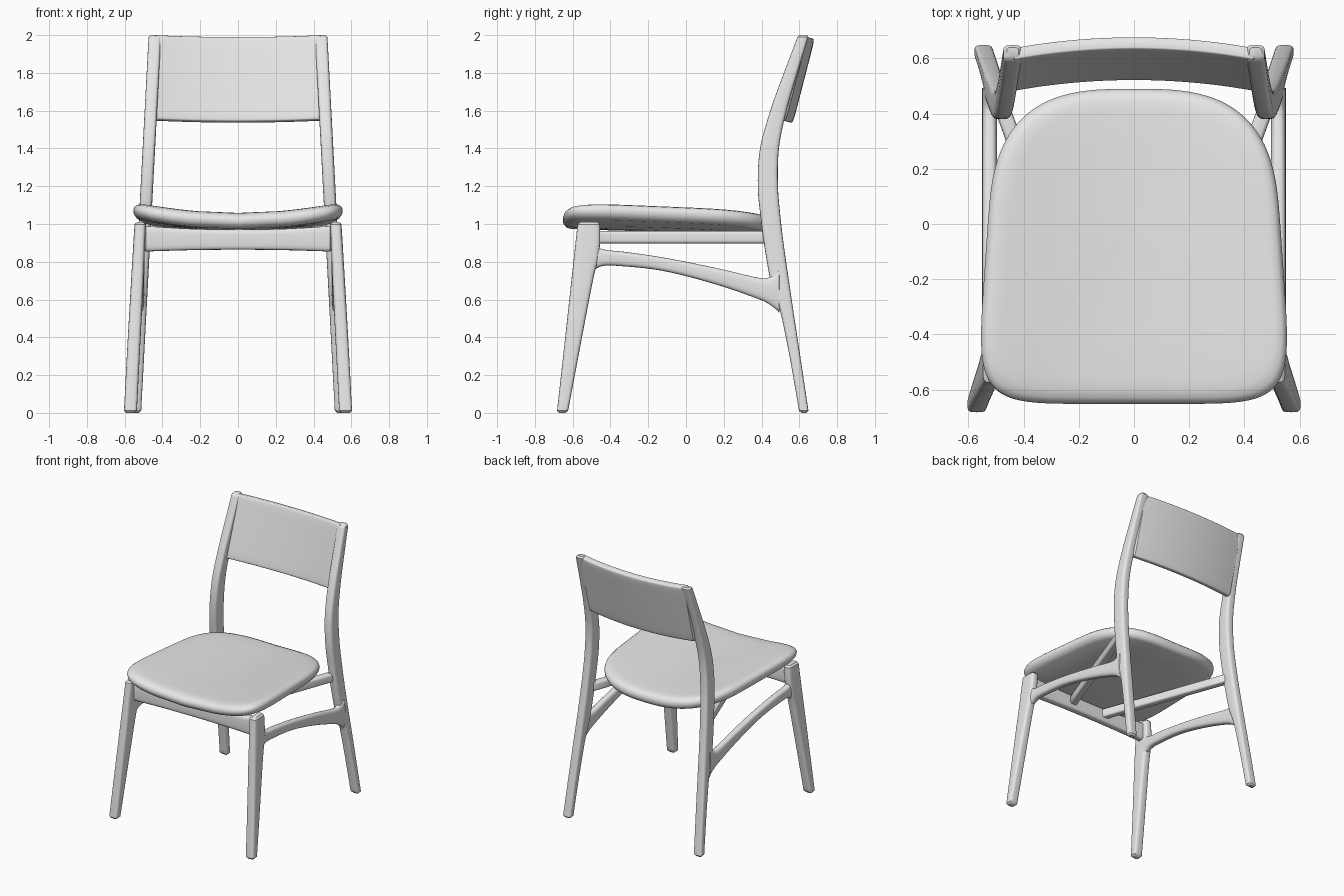
import bpy, bmesh, math
from mathutils import Vector

cube = bpy.data.objects.get("Cube")
if cube:
    bpy.data.objects.remove(cube)

mat = bpy.data.materials.new("light_grey")
mat.use_nodes = True
GREY = (0.8, 0.8, 0.8, 1)
mat.diffuse_color = GREY
mat.node_tree.nodes["Principled BSDF"].inputs["Base Color"].default_value = GREY

X, Y, Z = Vector((1, 0, 0)), Vector((0, 1, 0)), Vector((0, 0, 1))


def spow(v, e):
    return math.copysign(abs(v) ** e, v)


def build(name, rings, mirror=False):
    """Skin closed rings of points into a capped, smooth solid."""
    bm = bmesh.new()
    loops = [[bm.verts.new(p) for p in ring] for ring in rings]
    n = len(loops[0])
    for a, b in zip(loops, loops[1:]):
        for i in range(n):
            j = (i + 1) % n
            bm.faces.new((a[i], a[j], b[j], b[i]))
    bm.faces.new(loops[0][::-1])
    bm.faces.new(loops[-1])
    bmesh.ops.recalc_face_normals(bm, faces=bm.faces)
    mesh = bpy.data.meshes.new(name)
    bm.to_mesh(mesh)
    bm.free()
    mesh.materials.append(mat)
    obj = bpy.data.objects.new(name, mesh)
    bpy.context.collection.objects.link(obj)
    bpy.ops.object.select_all(action="DESELECT")
    obj.select_set(True)
    bpy.context.view_layer.objects.active = obj
    bpy.ops.object.shade_smooth_by_angle(angle=math.radians(40))
    if mirror:
        mod = obj.modifiers.new("mirror", "MIRROR")
        mod.use_mirror_merge = False
    return obj


def smooth_path(keys, steps=6):
    """Catmull-Rom through the key stations."""
    out = []
    for i in range(len(keys) - 1):
        p0, p1 = keys[max(i - 1, 0)], keys[i]
        p2, p3 = keys[i + 1], keys[min(i + 2, len(keys) - 1)]
        for s in range(steps):
            t = s / steps
            out.append([0.5 * (2 * b + (c - a) * t + (2 * a - 5 * b + 4 * c - d) * t * t
                               + (3 * b - a - 3 * c + d) * t ** 3)
                        for a, b, c, d in zip(p0, p1, p2, p3)])
    return out + [list(keys[-1])]


def loft(name, keys, u, v, power=4, soft=0.012, mirror=False, sides=28):
    """Stations are x, y, z, half size along u, half size along v."""
    st = smooth_path(keys)
    for end, nxt in ((0, 1), (-1, -2)):
        cap = st[end][:3] + [st[end][3] - soft, st[end][4] - soft]
        e, q = Vector(st[end][:3]), Vector(st[nxt][:3])
        moved = e + (q - e).normalized() * soft
        st[end] = list(moved) + st[end][3:]
        st.insert(0 if end == 0 else len(st), cap)
    rings = []
    for x, y, z, a, b in st:
        ring = []
        for k in range(sides):
            t = math.tau * k / sides
            ring.append(Vector((x, y, z)) + u * a * spow(math.cos(t), 2 / power)
                        + v * b * spow(math.sin(t), 2 / power))
        rings.append(ring)
    return build(name, rings, mirror)


def seat():
    # Each pair is outline scale and depth below the dished top
    profile = [(0.02, 0), (0.3, 0), (0.6, 0), (0.85, 0), (0.92, -0.003), (0.965, -0.011),
               (0.99, -0.025), (1, -0.042), (0.995, -0.062), (0.97, -0.08), (0.93, -0.087),
               (0.6, -0.088), (0.3, -0.088), (0.02, -0.088)]
    rings = []
    for s, dz in profile:
        ring = []
        for k in range(96):
            t = math.tau * k / 96
            back = math.sin(t) > 0
            n = 3 if back else 6.5
            y = (0.49 if back else 0.652) * spow(math.sin(t), 2 / n)
            x = (0.53 - 0.07 * y) * spow(math.cos(t), 2 / n)
            x, y = x * s, y * s
            ring.append((x, y, 1.06 - 0.028 * (y + 0.6) + 0.2 * x * x + dz))
        rings.append(ring)
    build("seat", rings)


def backrest():
    # Leaning panel, bowed backwards in the middle
    up = Vector((0, 0.25, 0.968))
    normal = Vector((0, 0.968, -0.25))
    keys = []
    for i in range(-4, 5):
        x = 0.445 * i / 4
        c = Vector((x, 0.599, 1.763)) - normal * 0.042 * (i / 4) ** 2
        keys.append((*c, 0.026, 0.23))
    loft("backrest", keys, normal, up, power=9, sides=48)


seat()
backrest()

# Tapered front legs
loft("front_legs", [
    (0.57, -0.655, 0, 0.034, 0.029), (0.552, -0.6025, 0.35, 0.034, 0.0425),
    (0.533, -0.55, 0.7, 0.033, 0.057), (0.528, -0.532, 0.8, 0.032, 0.064),
    (0.523, -0.52, 0.9, 0.031, 0.065), (0.517, -0.514, 1.01, 0.03, 0.059),
], X, Y, mirror=True)

# Rear legs running up into the back posts: height, front edge, back edge
rear = [(0, 0.6, 0.65), (0.3, 0.548, 0.605), (0.55, 0.496, 0.567), (0.68, 0.452, 0.548),
        (0.85, 0.42, 0.523), (1.02, 0.397, 0.502), (1.2, 0.38, 0.487), (1.4, 0.392, 0.492),
        (1.6, 0.446, 0.532), (1.8, 0.518, 0.59), (2.0, 0.594, 0.652)]
loft("rear_legs", [(0.546 - 0.053 * z, (f + b) / 2, z, 0.033, (b - f) / 2)
                   for z, f, b in rear], X, Y, mirror=True)

# Arched side stretchers: depth, lower edge, upper edge
arch = [(-0.51, 0.74, 0.9), (-0.44, 0.778, 0.866), (-0.32, 0.775, 0.852), (-0.16, 0.758, 0.829),
        (0, 0.724, 0.8), (0.2, 0.667, 0.758), (0.38, 0.604, 0.716),
        (0.44, 0.575, 0.718), (0.5, 0.53, 0.76)]
loft("side_stretchers", [(0.523, y, (lo + hi) / 2, 0.027, (hi - lo) / 2)
                         for y, lo, hi in arch], X, Z, power=3, mirror=True)

# Front rail, slightly arched below
loft("front_rail", [(x, -0.512, 0.917 + 0.02 * x * x, 0.03, 0.053 + 0.06 * x * x)
                    for x in (-0.5, -0.25, 0, 0.25, 0.5)], Y, Z)

# Seat bearers converging from the rear legs to the front rail
loft("seat_bearers", [(0.14, -0.5, 0.93, 0.03, 0.033), (0.485, 0.44, 0.93, 0.03, 0.033)],
     X, Z, mirror=True)
